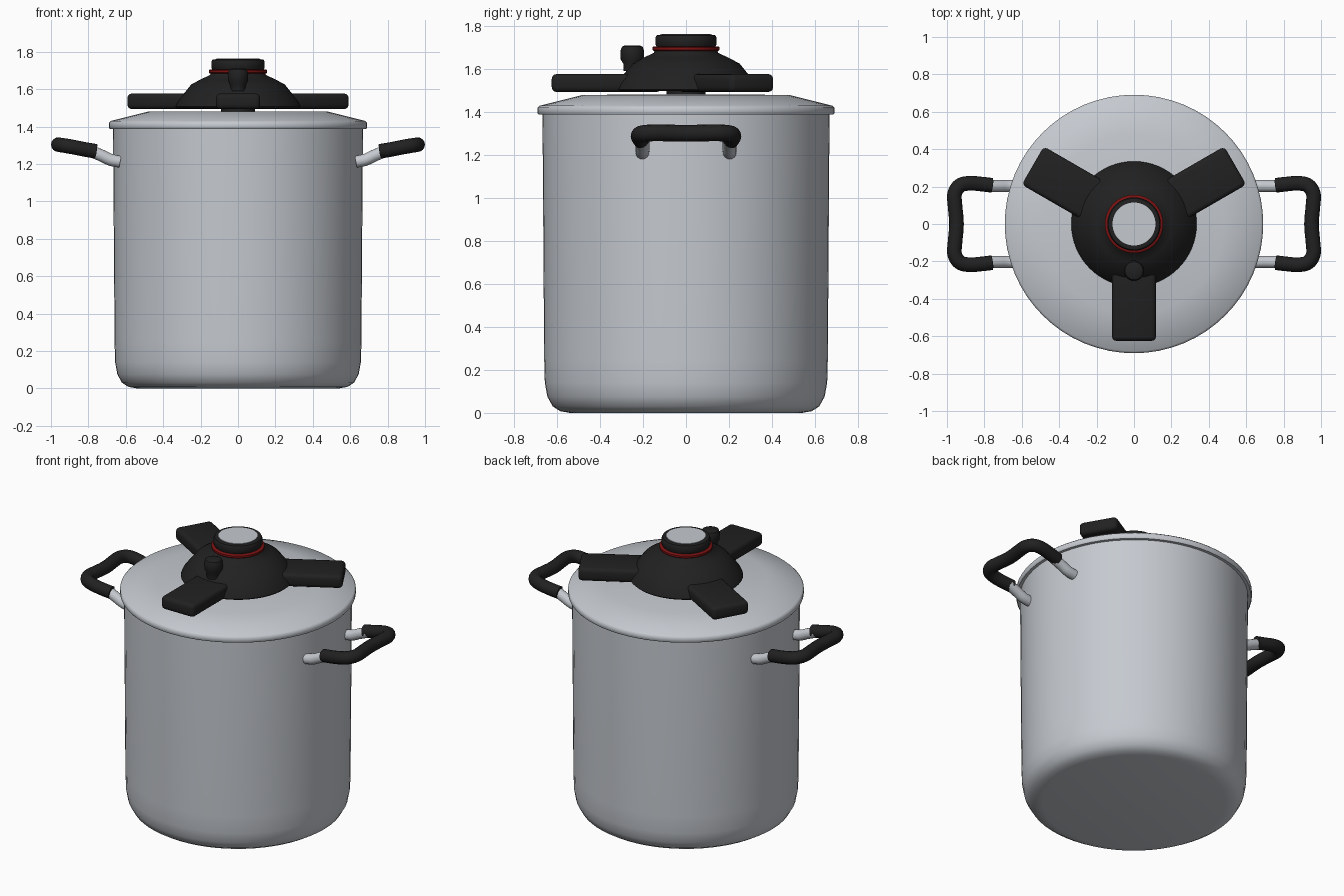
import bpy, bmesh, math
from mathutils import Vector, Matrix

if "Cube" in bpy.data.objects:
    bpy.data.objects.remove(bpy.data.objects["Cube"])


def material(name, rgb):
    m = bpy.data.materials.new(name)
    m.diffuse_color = (*rgb, 1)
    m.use_nodes = True
    m.node_tree.nodes["Principled BSDF"].inputs["Base Color"].default_value = m.diffuse_color
    return m


STEEL = material("brushed steel", (0.56, 0.59, 0.63))
BLACK = material("black plastic", (0.015, 0.015, 0.015))
RED = material("dark red", (0.2, 0.006, 0.006))


def finish(name, bm, mat, angle=40):
    bmesh.ops.recalc_face_normals(bm, faces=bm.faces)
    me = bpy.data.meshes.new(name)
    bm.to_mesh(me)
    bm.free()
    me.materials.append(mat)
    ob = bpy.data.objects.new(name, me)
    bpy.context.collection.objects.link(ob)
    bpy.ops.object.select_all(action='DESELECT')
    ob.select_set(True)
    bpy.context.view_layer.objects.active = ob
    bpy.ops.object.shade_smooth_by_angle(angle=math.radians(angle))
    return ob


def lathe(name, profile, mat, center=(0, 0), n=64, angle=40):
    """Revolve (radius, z) points around a vertical axis."""
    bm = bmesh.new()
    rings = []
    for r, z in profile:
        if r == 0:
            rings.append([bm.verts.new((center[0], center[1], z))] * n)
        else:
            rings.append([bm.verts.new((center[0] + r * math.cos(2 * math.pi * i / n),
                                        center[1] + r * math.sin(2 * math.pi * i / n), z))
                          for i in range(n)])
    for a, b in zip(rings, rings[1:]):
        for i in range(n):
            j = (i + 1) % n
            bm.faces.new(list(dict.fromkeys((a[i], a[j], b[j], b[i]))))
    return finish(name, bm, mat, angle)


def smooth_path(pts, steps=5):
    """Catmull-Rom curve through the points."""
    p = [Vector(q) for q in pts]
    p = [2 * p[0] - p[1]] + p + [2 * p[-1] - p[-2]]
    out = []
    for i in range(1, len(p) - 2):
        a, b, c, d = p[i - 1:i + 3]
        for s in range(steps):
            t = s / steps
            out.append(0.5 * (2 * b + (c - a) * t + (2 * a - 5 * b + 4 * c - d) * t * t
                              + (3 * b - a - 3 * c + d) * t ** 3))
    return out + [p[-2]]


def tube(name, pts, radius, mat, n=16):
    path = smooth_path(pts)
    bm = bmesh.new()
    rings = []
    for i, p in enumerate(path):
        t = (path[min(i + 1, len(path) - 1)] - path[max(i - 1, 0)]).normalized()
        u = t.cross(Vector((0, 0, 1))).normalized()
        v = u.cross(t)
        rings.append([bm.verts.new(p + radius * (u * math.cos(2 * math.pi * k / n)
                                                 + v * math.sin(2 * math.pi * k / n)))
                      for k in range(n)])
    for a, b in zip(rings, rings[1:]):
        for k in range(n):
            bm.faces.new((a[k], a[(k + 1) % n], b[(k + 1) % n], b[k]))
    bm.faces.new(rings[0])
    bm.faces.new(rings[-1])
    return finish(name, bm, mat)


# Pot body with rounded bottom edge
lathe("pot_body", [(0, 0), (0.54, 0), (0.585, 0.008), (0.62, 0.03), (0.645, 0.075),
                   (0.657, 0.14), (0.66, 0.25), (0.668, 1.40), (0, 1.40)], STEEL, angle=50)

# Lid with overhanging rim and sloped shoulder
lathe("lid", [(0, 1.388), (0.686, 1.388), (0.691, 1.395), (0.691, 1.42), (0.68, 1.43),
              (0.48, 1.48), (0, 1.482)], STEEL, angle=50)

# Domed hub of the lid clamp and its short stem
lathe("clamp_stem", [(0, 1.47), (0.09, 1.47), (0.09, 1.51), (0, 1.51)], BLACK)
lathe("clamp_hub", [(0, 1.497), (0.325, 1.497), (0.335, 1.506), (0.325, 1.53), (0.298, 1.565),
                    (0.25, 1.625), (0.20, 1.652), (0.15, 1.675), (0.14, 1.70), (0, 1.70)],
      BLACK, angle=50)
lathe("red_ring", [(0.12, 1.684), (0.15, 1.684), (0.156, 1.689), (0.156, 1.701),
                   (0.15, 1.706), (0.12, 1.706)], RED)

# Dial on top with a steel plate
lathe("dial", [(0, 1.695), (0.132, 1.695), (0.143, 1.715), (0.143, 1.745), (0.137, 1.757),
               (0.12, 1.76), (0, 1.76)], BLACK)
lathe("dial_plate", [(0, 1.757), (0.115, 1.757), (0.115, 1.763), (0, 1.763)], STEEL)

# Pressure valve knob
lathe("valve_knob", [(0, 1.59), (0.04, 1.59), (0.042, 1.625), (0.054, 1.645), (0.055, 1.685),
                     (0.048, 1.704), (0.035, 1.71), (0, 1.71)], BLACK, center=(0, -0.25), n=24)

# Three clamp arms
for k, deg in enumerate((-90, 30, 150)):
    bm = bmesh.new()
    bmesh.ops.create_cube(bm, size=1, matrix=Matrix.Translation((0.37, 0, 1.535))
                          @ Matrix.Diagonal((0.51, 0.236, 0.084, 1)))
    bmesh.ops.bevel(bm, geom=bm.edges[:], offset=0.024, segments=3,
                    profile=0.5, affect='EDGES')
    bm.transform(Matrix.Rotation(math.radians(deg), 4, 'Z'))
    finish(f"clamp_arm_{k + 1}", bm, BLACK)

# Side handles: bent steel rods and a black grip
for side, s in (("right", 1), ("left", -1)):
    for end, e in (("back", 1), ("front", -1)):
        tube(f"{side}_{end}_handle_rod",
             [(s * x, e * 0.203, z) for x, z in
              ((0.63, 1.212), (0.68, 1.222), (0.73, 1.245), (0.79, 1.27))], 0.032, STEEL)
    half = [(0.76, 0.207, 1.268), (0.82, 0.214, 1.278), (0.88, 0.218, 1.29),
            (0.932, 0.205, 1.299), (0.959, 0.16, 1.303), (0.957, 0.1, 1.303)]
    loop = half + [(0.949, 0, 1.301)] + [(x, -y, z) for x, y, z in reversed(half)]
    tube(f"{side}_handle_grip", [(s * x, y, z) for x, y, z in loop], 0.039, BLACK)
